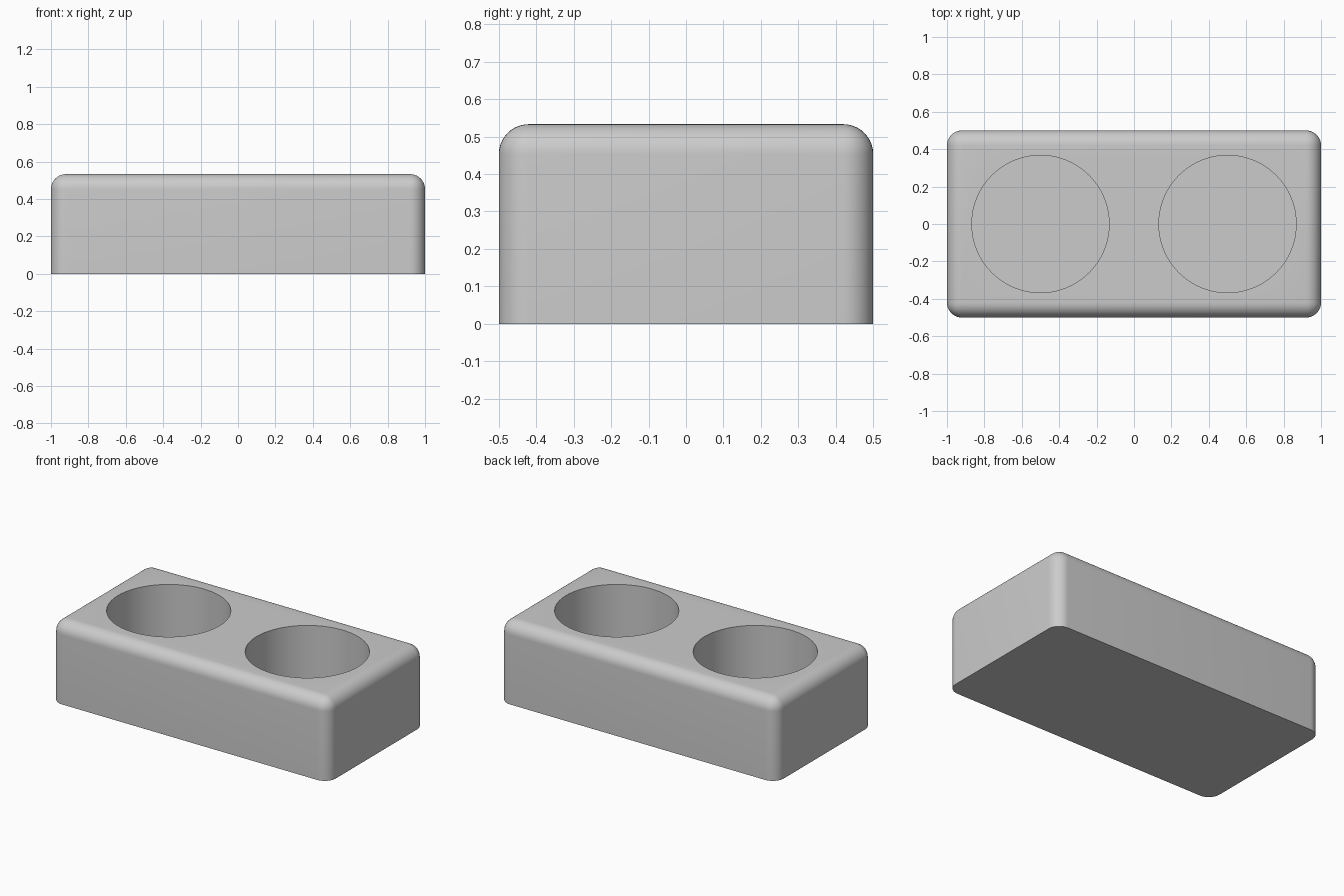
import bpy
import bmesh
import math

old = bpy.data.objects.get("Cube")
if old:
    bpy.data.objects.remove(old, do_unlink=True)

HEIGHT, FILLET = 0.533, 0.08
HOLE_RADIUS, FLOOR = 0.367, 0.133

grey = bpy.data.materials.new("light grey")
grey.use_nodes = True
colour = (0.6, 0.6, 0.6, 1)
grey.diffuse_color = colour
grey.node_tree.nodes["Principled BSDF"].inputs["Base Color"].default_value = colour

# Block with rounded top and upright edges, square at the bottom
bpy.ops.mesh.primitive_cube_add(size=1, location=(0, 0, HEIGHT / 2))
block = bpy.context.object
block.name = "holder_block"
block.scale = (2, 1, HEIGHT)
bpy.ops.object.transform_apply(location=True, rotation=False, scale=True)
block.data.materials.append(grey)

bm = bmesh.new()
bm.from_mesh(block.data)
rounded = [e for e in bm.edges if max(v.co.z for v in e.verts) > HEIGHT / 2]
bmesh.ops.bevel(bm, geom=rounded, offset=FILLET, segments=10, profile=0.5,
                affect='EDGES', clamp_overlap=True)
bm.to_mesh(block.data)
bm.free()

# Two round pockets
cutters = []
for side, x in (("right", -0.5), ("left", 0.5)):
    bpy.ops.mesh.primitive_cylinder_add(vertices=96, radius=HOLE_RADIUS, depth=HEIGHT,
                                        location=(x, 0, FLOOR + HEIGHT / 2))
    cutter = bpy.context.object
    cutter.name = side + "_pocket_cutter"
    cutter.data.materials.append(grey)
    cutters.append(cutter)
    cut = block.modifiers.new(side + " pocket", 'BOOLEAN')
    cut.operation = 'DIFFERENCE'
    cut.solver = 'EXACT'
    cut.object = cutter

# Apply the cuts, then smooth the curved faces
bpy.ops.object.select_all(action='DESELECT')
block.select_set(True)
bpy.context.view_layer.objects.active = block
for name in [m.name for m in block.modifiers]:
    bpy.ops.object.modifier_apply(modifier=name)
for cutter in cutters:
    bpy.data.objects.remove(cutter, do_unlink=True)
bpy.ops.object.shade_smooth_by_angle(angle=math.radians(30))
